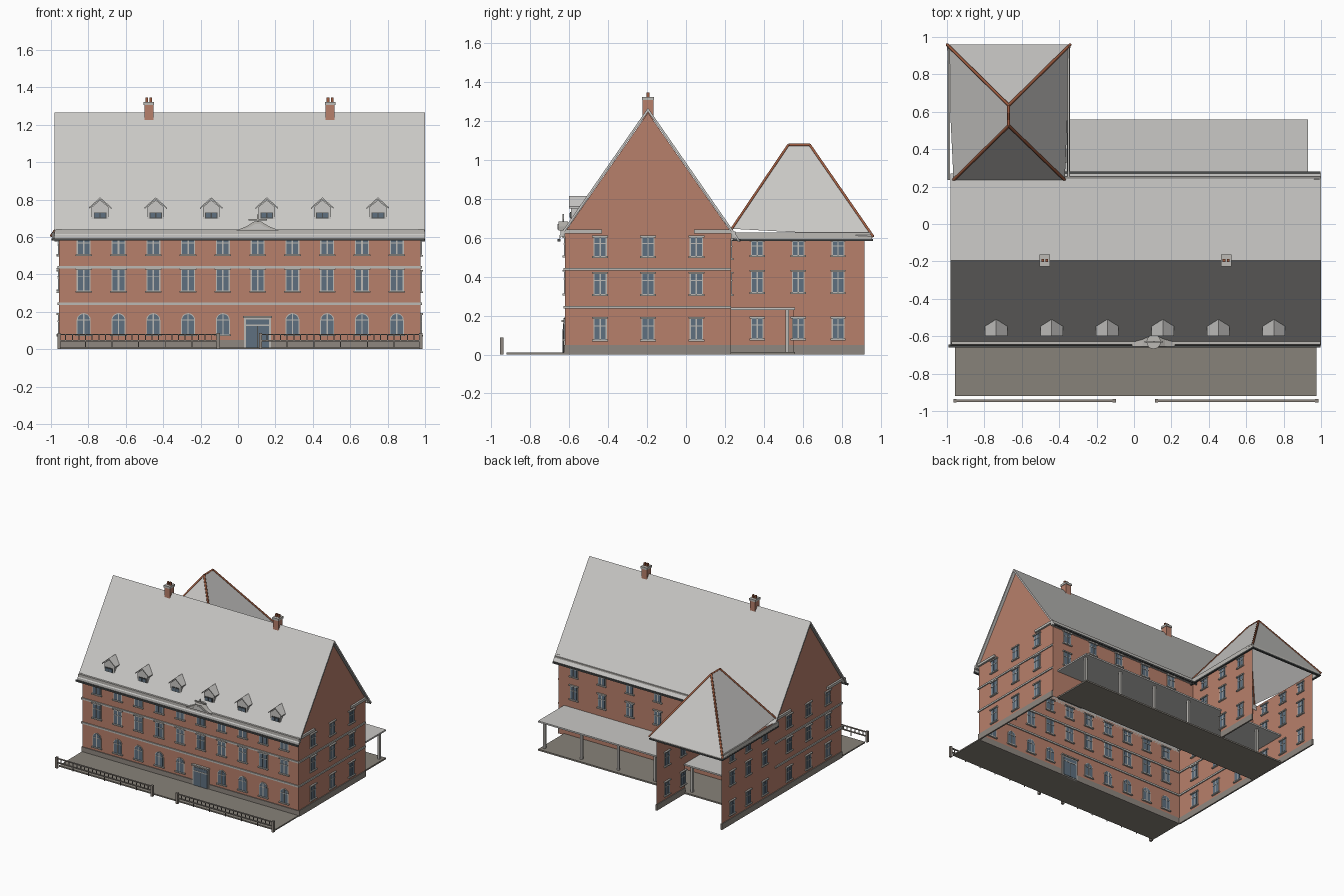
import bpy, bmesh, math
from mathutils import Vector

cube = bpy.data.objects.get("Cube")
if cube:
    bpy.data.objects.remove(cube, do_unlink=True)


def material(name, srgb):
    m = bpy.data.materials.new(name)
    m.use_nodes = True
    lin = [c / 12.92 if c <= 0.04 else ((c + 0.055) / 1.055) ** 2.4 for c in srgb] + [1]
    m.diffuse_color = lin
    m.node_tree.nodes["Principled BSDF"].inputs["Base Color"].default_value = lin
    return m


BRICK = material("brick", (.72, .50, .42))
ROOF = material("pale roof", (.79, .785, .775))
TRIM = material("stone trim", (.74, .73, .71))
GLASS = material("blue glass", (.37, .44, .50))
PAVING = material("paving", (.53, .51, .475))
PLINTH = material("grey plinth", (.56, .53, .50))
DARK = material("dark metal", (.30, .31, .31))
HIP = material("hip tiles", (.62, .36, .25))


class Part:
    """Collects simple solids into one named object."""

    def __init__(self, name):
        self.name, self.bm, self.mats = name, bmesh.new(), []

    def face(self, pts, mat):
        if mat not in self.mats:
            self.mats.append(mat)
        f = self.bm.faces.new([self.bm.verts.new(p) for p in pts])
        f.material_index = self.mats.index(mat)
        return f

    def slab(self, axis, pos, pts, t, mat):
        """Polygon in (u, z), centred on the plane axis = pos, thickness t."""
        def put(d):
            return [(u, d, z) if axis == "y" else (d, u, z) for u, z in pts]
        f = self.face(put(pos - t / 2), mat)
        ext = bmesh.ops.extrude_face_region(self.bm, geom=[f], use_keep_orig=True)
        move = Vector((0, t, 0) if axis == "y" else (t, 0, 0))
        vs = [g for g in ext["geom"] if isinstance(g, bmesh.types.BMVert)]
        bmesh.ops.translate(self.bm, vec=move, verts=vs)

    def rect(self, axis, pos, u, z, w, h, t, mat):
        a, b = w / 2, h / 2
        self.slab(axis, pos, [(u - a, z - b), (u + a, z - b), (u + a, z + b), (u - a, z + b)], t, mat)

    def box(self, x0, x1, y0, y1, z0, z1, mat):
        self.rect("y", (y0 + y1) / 2, (x0 + x1) / 2, (z0 + z1) / 2, x1 - x0, z1 - z0, y1 - y0, mat)

    def done(self, recalc=True):
        if recalc:
            bmesh.ops.recalc_face_normals(self.bm, faces=self.bm.faces)
        me = bpy.data.meshes.new(self.name)
        self.bm.to_mesh(me)
        self.bm.free()
        for m in self.mats:
            me.materials.append(m)
        ob = bpy.data.objects.new(self.name, me)
        bpy.context.scene.collection.objects.link(ob)
        return ob


X0, X1, Y0, Y1 = -.957, .977, -.62, .23      # main block
WX, WY = -.375, .915                         # wing inner side and back
RIDGE_Y, RIDGE_Z, SLOPE = -.195, 1.265, 1.44
EAVE = .61


def roof_z(y):
    return RIDGE_Z - SLOPE * abs(y - RIDGE_Y)


# Open brick shells: main block with gables, and the rear wing
walls = Part("main_walls")
for y in (Y0, Y1):
    walls.face([(X0, y, 0), (X1, y, 0), (X1, y, .63), (X0, y, .63)], BRICK)
for x in (X0, X1):
    walls.face([(x, Y0, 0), (x, Y1, 0), (x, Y1, .63), (x, RIDGE_Y, 1.24), (x, Y0, .63)], BRICK)
walls.done(False)

wing = Part("wing_walls")
wing.face([(X0, Y1, 0), (X0, WY, 0), (X0, WY, EAVE), (X0, Y1, EAVE)], BRICK)
wing.face([(WX, .55, 0), (WX, WY, 0), (WX, WY, EAVE), (WX, Y1, EAVE), (WX, Y1, .24), (WX, .55, .24)], BRICK)
wing.done(False)

# Plinth strips
plinth = Part("plinth")
plinth.rect("y", Y0, (X0 + X1) / 2, .024, X1 - X0, .048, .012, PLINTH)
plinth.rect("x", X1, (Y0 + Y1) / 2, .024, Y1 - Y0, .048, .012, PLINTH)
plinth.rect("x", X0, (Y0 + WY) / 2, .024, WY - Y0, .048, .012, PLINTH)
plinth.rect("x", WX, (.55 + WY) / 2, .024, WY - .55, .048, .012, PLINTH)
plinth.done()

# Main roof: thin folded sheet
roof = Part("main_roof")
ye0, ye1, t = -.65, .27, .02
roof.slab("x", .01, [(ye0, roof_z(ye0)), (RIDGE_Y, RIDGE_Z), (ye1, roof_z(ye1)),
                     (ye1, roof_z(ye1) - t), (RIDGE_Y, RIDGE_Z - t), (ye0, roof_z(ye0) - t)], 1.98, ROOF)
roof.done()

# Cornices, gutters and string courses
trim = Part("cornice_and_bands")
trim.box(X0 - .02, X1 + .02, Y0 - .025, Y0, .605, .64, TRIM)
trim.box(X0 - .035, X1 + .02, -.66, -.645, .58, .592, DARK)
trim.box(WX, X1 + .02, Y1, Y1 + .025, .595, .63, TRIM)
trim.box(WX, X1 + .02, .265, .28, .58, .592, DARK)
for z in (.438, .243):
    trim.rect("y", Y0, .01, z, X1 - X0 + .01, .014, .016, TRIM)
    for x in (X0, X1):
        trim.rect("x", x, RIDGE_Y, z, Y1 - Y0, .014, .016, TRIM)
for x in (X0, X1):
    for y in (Y0 + .09, Y1 - .09):
        trim.rect("x", x, y, .632, .2, .02, .03, TRIM)
trim.done()


# Windows
def window(p, axis, pos, u, z0, z1, w):
    zc, h = (z0 + z1) / 2, z1 - z0
    p.rect(axis, pos, u, zc, w, h, .008, TRIM)
    for s in (-1, 1):
        p.rect(axis, pos, u + s * w * .235, zc, w * .36, h * .9, .012, GLASS)
    p.rect(axis, pos, u, zc + h * .15, w * .9, .005, .016, TRIM)
    for z in (z0, z1):
        p.rect(axis, pos, u, z, w + .014, .009, .026, TRIM)


def arch_points(u, z0, z1, w):
    r = w / 2
    arc = [(u + r * math.cos(a * math.pi / 10), z1 - r + r * math.sin(a * math.pi / 10)) for a in range(11)]
    return [(u - r, z0), (u + r, z0)] + arc


def arched_window(p, pos, u, z0, z1, w):
    p.slab("y", pos, arch_points(u, z0, z1, w), .008, TRIM)
    p.slab("y", pos, arch_points(u, z0 + .004, z1 - .005, w - .01), .012, GLASS)
    p.rect("y", pos, u, (z0 + z1) / 2, .006, z1 - z0 - .01, .016, TRIM)
    p.rect("y", pos, u, z1 - w / 2, w - .01, .005, .016, TRIM)
    p.rect("y", pos, u, z0, w + .014, .009, .026, TRIM)


DOOR_X = .105
front = Part("front_windows")
for i in range(10):
    x = -.825 + .186 * i
    window(front, "y", Y0, x, .503, .603, .075)
    window(front, "y", Y0, x, .308, .43, .075)
    if i != 5:
        arched_window(front, Y0, x, .075, .193, .075)
front.done()

side = Part("side_windows")
for x in (X0, X1):
    for y in (-.44, RIDGE_Y, .053):
        for z0, z1 in ((.072, .188), (.305, .42), (.5, .605)):
            window(side, "x", x, y, z0, z1, .068)
side.done()

wing_windows = Part("wing_windows")
for x in (X0, WX):
    for y in (.365, .575, .78):
        for z0, z1 in ((.077, .19), (.315, .43), (.505, .585)):
            if x == X0 or y > .5 or z0 > .3:
                window(wing_windows, "x", x, y, z0, z1, .065)
wing_windows.done()

back = Part("back_windows")
for i in range(5):
    for z0, z1 in ((.305, .42), (.49, .59)):
        window(back, "y", Y1, .84 - .25 * i, z0, z1, .068)
back.done()

# Entrance door with transom
door = Part("front_door")
door.rect("y", Y0, DOOR_X, .088, .145, .176, .016, TRIM)
door.rect("y", Y0, DOOR_X, .083, .122, .15, .022, GLASS)
door.rect("y", Y0, DOOR_X, .128, .122, .008, .026, TRIM)
door.rect("y", Y0, DOOR_X, .065, .005, .12, .026, DARK)
door.rect("y", Y0, DOOR_X, .172, .155, .01, .036, TRIM)
door.done()

# Small pediment over the entrance, with a disc finial
ped = Part("pediment")
curve = [(-.115, .635), (.115, .635), (.06, .657), (.02, .682), (-.02, .682), (-.06, .657)]
ped.slab("y", -.63, [(DOOR_X + u, z) for u, z in curve], .05, TRIM)
ped.slab("y", -.63, [(DOOR_X + u * .6, .642 + (z - .635) * .6) for u, z in curve], .056, ROOF)
disc = [(DOOR_X + .038 * math.cos(a * math.pi / 8), -.63 + .038 * math.sin(a * math.pi / 8)) for a in range(16)]
ped.face([(x, y, .686) for x, y in disc], TRIM)
ped.box(DOOR_X - .05, DOOR_X + .05, -.634, -.626, .688, .696, TRIM)
ped.box(DOOR_X - .004, DOOR_X + .004, -.634, -.626, .64, .72, TRIM)
ped.done()

# Gabled dormers on the front slope
dormers = Part("dormers")
for i in range(6):
    x = -.737 + .297 * i
    dormers.slab("y", -.545, [(x - .045, .66), (x + .045, .66), (x + .045, .76), (x, .798), (x - .045, .76)], .09, ROOF)
    dormers.slab("y", -.55, [(x - .06, .75), (x, .802), (x + .06, .75), (x + .06, .758), (x, .812), (x - .06, .758)], .1, ROOF)
    dormers.rect("y", -.59, x, .715, .068, .034, .008, DARK)
    for s in (-1, 1):
        dormers.rect("y", -.591, x + s * .016, .715, .026, .024, .012, GLASS)
dormers.done()

# Chimneys with cap and two pots
chimneys = Part("chimneys")
for x in (-.477, .492):
    chimneys.box(x - .024, x + .024, -.222, -.168, 1.2, 1.31, BRICK)
    chimneys.box(x - .028, x + .028, -.227, -.163, 1.305, 1.322, TRIM)
    for s in (-1, 1):
        chimneys.box(x + s * .011 - .007, x + s * .011 + .007, -.202, -.188, 1.32, 1.345, HIP)
chimneys.done()

# Hipped wing roof: four slopes, eave boards and tiled hips
A, B, C, D = (-.965, .235, .645), (-.37, .235, .645), (-.34, .96, .605), (-1, .96, .605)
R0, R1 = (-.67, .525, 1.075), (-.67, .635, 1.075)
hip_roof = Part("wing_roof")
for pts in ((A, B, R0), (B, C, R1, R0), (C, D, R1), (D, A, R0, R1)):
    hip_roof.face(pts, ROOF)
hip_roof.done(False)

eaves = Part("wing_eaves")
for x in (-.995, -.355):
    eaves.box(x, x + .01, .235, .955, .592, .625, TRIM)
    eaves.box(x - .002, x + .012, .235, .96, .582, .593, DARK)
eaves.box(-.995, -.345, .945, .955, .592, .61, TRIM)
eaves.box(-.995, -.345, .942, .96, .582, .593, DARK)
eaves.done()

cu = bpy.data.curves.new("hip_tiles", "CURVE")
cu.dimensions, cu.bevel_depth, cu.bevel_resolution = "3D", .008, 0
for p, q in ((A, R0), (B, R0), (C, R1), (D, R1), (R0, R1)):
    sp = cu.splines.new("POLY")
    sp.points.add(1)
    sp.points[0].co, sp.points[1].co = (*p, 1), (*q, 1)
cu.materials.append(HIP)
bpy.context.scene.collection.objects.link(bpy.data.objects.new("hip_tiles", cu))

# Rear veranda and front terrace
veranda = Part("veranda")
veranda.box(-.95, .93, Y1, .56, .228, .24, ROOF)
veranda.box(-.95, .93, Y1, .56, 0, .012, PAVING)
for i in range(6):
    x = .9 - .33 * i
    veranda.box(x - .009, x + .009, .51, .528, .012, .228, TRIM)
veranda.done()

terrace = Part("front_terrace")
terrace.box(X0, X1, -.92, Y0, 0, .01, PAVING)
terrace.done()

# Front fence in two runs with a gateway
fence = Part("front_fence")
for a, b in ((X0, -.105), (.12, X1)):
    for z in (.045, .078):
        fence.box(a, b, -.951, -.939, z - .003, z + .003, PLINTH)
    n = round((b - a) / .036)
    for i in range(n + 1):
        x, w = a + (b - a) * i / n, .0025
        fence.box(x - w, x + w, -.948, -.942, .01 if i % 4 == 0 else .045, .08, PLINTH)
    for x in (a, b):
        fence.box(x - .009, x + .009, -.955, -.935, 0, .088, PLINTH)
fence.done()
